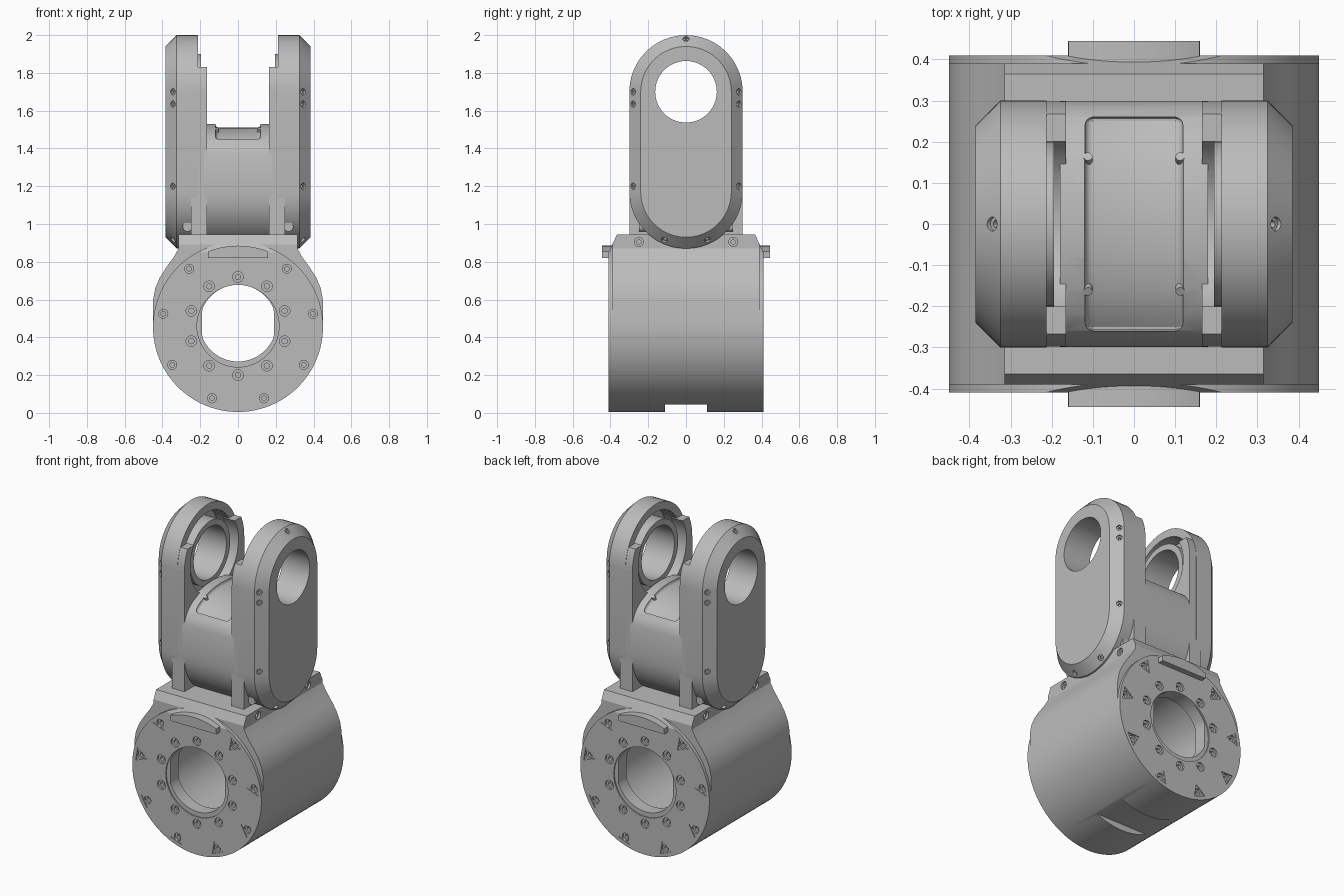
import bpy, bmesh
from math import sin, cos, pi, radians
from mathutils import Vector

cube = bpy.data.objects.get("Cube")
if cube:
    bpy.data.objects.remove(cube)

grey = bpy.data.materials.new("machined grey")
grey.use_nodes = True
TONE = (0.5, 0.5, 0.5, 1)
grey.diffuse_color = TONE
grey.node_tree.nodes["Principled BSDF"].inputs["Base Color"].default_value = TONE

LOW, HIGH = 1.17, 1.7      # arm capsule centres
AXLE, BORE = 0.455, 0.475  # barrel and bore centres


def loft(bm, rings):
    """Skin a list of equal rings and cap both ends."""
    loops = [[bm.verts.new(p) for p in ring] for ring in rings]
    for a, b in zip(loops, loops[1:]):
        for i in range(len(a)):
            j = (i + 1) % len(a)
            bm.faces.new((a[i], a[j], b[j], b[i]))
    bm.faces.new(loops[0])
    bm.faces.new(loops[-1])


def make(name, bm):
    bmesh.ops.recalc_face_normals(bm, faces=bm.faces)
    mesh = bpy.data.meshes.new(name)
    bm.to_mesh(mesh)
    bm.free()
    mesh.materials.append(grey)
    ob = bpy.data.objects.new(name, mesh)
    bpy.context.collection.objects.link(ob)
    return ob


def on_x(pts, x):
    return [(x, u, v) for u, v in pts]


def on_y(pts, y):
    return [(u, y, v) for u, v in pts]


def prism(name, pts, place, a, b):
    bm = bmesh.new()
    loft(bm, [place(pts, a), place(pts, b)])
    return make(name, bm)


def circle(r, z, n=64):
    return [(r * cos(2 * pi * i / n), z + r * sin(2 * pi * i / n)) for i in range(n)]


def arc(r, z, start, end, n=24):
    angles = [radians(start + (end - start) * i / n) for i in range(n + 1)]
    return [(r * cos(a), z + r * sin(a)) for a in angles]


def capsule(r):
    return arc(r, HIGH, 0, 180) + arc(r, LOW, 180, 360)


def bolt_hole(bm, point, normal, r):
    """Stepped cutter: wide head recess and a narrow socket."""
    p, n = Vector(point), Vector(normal).normalized()
    u = n.orthogonal().normalized()
    v = n.cross(u)
    steps = [(r, 0.02), (r, -0.012), (r / 2, -0.012), (r / 2, -0.028)]
    loft(bm, [[p + n * h + (u * cos(a) + v * sin(a)) * s
               for a in (2 * pi * i / 16 for i in range(16))] for s, h in steps])


def boolean(ob, tool, operation="DIFFERENCE"):
    mod = ob.modifiers.new("bool", "BOOLEAN")
    mod.operation = operation
    mod.solver = "EXACT"
    mod.object = tool
    bpy.context.view_layer.objects.active = ob
    bpy.ops.object.modifier_apply(modifier=mod.name)
    bpy.data.objects.remove(tool)


# Barrel housing with flared saddle
barrel = prism("barrel_housing", circle(0.45, AXLE, 96), on_y, -0.41, 0.41)
half = [(0.449, 0.455), (0.449, 0.6), (0.438, 0.66), (0.415, 0.715),
        (0.38, 0.77), (0.34, 0.825), (0.315, 0.87), (0.315, 0.945)]
saddle = prism("saddle", half + [(-x, z) for x, z in reversed(half)], on_y, -0.39, 0.39)
boolean(barrel, saddle, "UNION")

# Sloped saddle ends
for s in (1, -1):
    wedge = [(0.345 * s, 0.9875), (0.425 * s, 0.8175), (0.6 * s, 0.8175), (0.6 * s, 0.9875)]
    boolean(barrel, prism("cutter", wedge, on_x, -0.6, 0.6))

# Cavity, bore, shallow counterbores and bottom slot
boolean(barrel, prism("cutter", circle(0.27, BORE), on_y, -0.32, 0.32))
bore = [(max(-0.19, min(0.19, x)), z) for x, z in circle(0.203, BORE)]
boolean(barrel, prism("cutter", bore, on_y, -0.6, 0.6))
for s in (1, -1):
    boolean(barrel, prism("cutter", circle(0.217, 0.46), on_y, 0.402 * s, 0.5 * s))
slot = [(-0.11, -0.1), (0.11, -0.1), (0.11, 0.045), (-0.11, 0.045)]
boolean(barrel, prism("cutter", slot, on_x, -0.4, 0.4))

# Bolt circles on both barrel ends, and saddle side bolts
bm = bmesh.new()
tri = bmesh.new()
for s in (1, -1):
    for i in range(10):
        a = radians(90 + 36 * i)
        bolt_hole(bm, (0.26 * cos(a), 0.41 * s, 0.46 + 0.26 * sin(a)), (0, s, 0), 0.028)
    for i in range(1, 9):
        a = radians(90 + 40 * i)
        c = Vector((0.402 * cos(a), AXLE + 0.402 * sin(a)))
        bolt_hole(bm, (c.x, 0.404 * s, c.y), (0, s, 0), 0.024)
        corner = [(c.x + 0.048 * cos(a + t), c.y + 0.048 * sin(a + t))
                  for t in (pi, pi / 3, -pi / 3)]
        loft(tri, [on_y(corner, 0.404 * s), on_y(corner, 0.45 * s)])
    for y in (-0.25, 0.25):
        bolt_hole(bm, (0.315 * s, y, 0.905), (s, 0, 0), 0.024)
boolean(barrel, make("cutter", tri))
boolean(barrel, make("cutter", bm))

# Raised key plates on both barrel ends
key = [(-0.16, 0.82), (0.16, 0.82)] + arc(0.43, AXLE, 68.2, 111.8, 12)
for s, name in ((-1, "front_key_plate"), (1, "back_key_plate")):
    prism(name, key, on_y, 0.37 * s, 0.445 * s)

# Centre body with domed top and recessed panel
dome = [(0.299, 1.37), (0.285, 1.41), (0.26, 1.447), (0.22, 1.478),
        (0.16, 1.506), (0.08, 1.525), (0, 1.53)]
dome += [(-y, z) for y, z in reversed(dome[:-1])]
body = prism("centre_body", dome + arc(0.299, LOW, 180, 360), on_x, -0.18, 0.18)
panel = [(y, z - 0.02) for y, z in dome if abs(y) < 0.27]
panel += [(-0.26, 1.7), (0.26, 1.7)]
cutter = prism("cutter", panel, on_x, -0.12, 0.12)
bevel = cutter.modifiers.new("round", "BEVEL")
bevel.width, bevel.segments, bevel.limit_method = 0.02, 4, "ANGLE"
bevel.angle_limit = radians(70)
boolean(body, cutter)
bm = bmesh.new()
for x in (-0.112, 0.112):
    for y in (-0.155, 0.155):
        bolt_hole(bm, (x, y, 1.489), (0, y, 0.3), 0.011)
make("panel_screws", bm)

# Fork arms
for s, side in ((1, "left"), (-1, "right")):
    # outer cover with chamfered rim and hollow back
    bm = bmesh.new()
    loft(bm, [on_x(capsule(r), x * s) for r, x in ((0.3, 0.213), (0.3, 0.325), (0.24, 0.385))])
    cover = make(side + "_arm_cover", bm)
    boolean(cover, prism("cutter", capsule(0.25), on_x, 0.1 * s, 0.31 * s))
    boolean(cover, prism("cutter", circle(0.163, HIGH), on_x, 0.1 * s, 0.5 * s))

    # cover bolts around the chamfer
    bm = bmesh.new()
    spots = [(0, 1.98)] + [(y * k, z) for k in (1, -1) for y, z in
                           ((0.28, 1.7), (0.28, 1.635), (0.28, 1.2), (0.115, 0.915))]
    for y, z in spots:
        out = Vector((0, y, z - max(LOW, min(HIGH, z)))).normalized()
        bolt_hole(bm, (0.345 * s, y, z), out + Vector((s, 0, 0)), 0.017)
    boolean(cover, make("cutter", bm))

    # bearing collar around the pivot hole
    collar = prism(side + "_bearing_collar", circle(0.2, HIGH), on_x, 0.195 * s, 0.33 * s)
    boolean(collar, prism("cutter", circle(0.163, HIGH), on_x, 0.1 * s, 0.5 * s))

    # inner plate with legs and two pointed fins beside the pivot
    top = [(y, min(z, 1.84)) for y, z in arc(0.298, HIGH, 0, 180, 48)]
    edge = [p for p in top if p[1] < 1.84]
    plate = prism(side + "_inner_plate", edge + [(-0.298, 0.93), (0.298, 0.93)],
                  on_x, 0.165 * s, 0.25 * s)
    boolean(plate, prism("cutter", circle(0.24, HIGH), on_x, 0.1 * s, 0.4 * s))

    # leg screws at the saddle
    bm = bmesh.new()
    for k in (1, -1):
        ring = circle(0.025, 0.985, 20)
        loft(bm, [[(u + 0.268 * s, y * k, v) for u, v in ring] for y in (0.15, 0.25)])
    make(side + "_leg_screws", bm)

# Smooth round faces, keep edges crisp
bpy.ops.object.select_all(action="DESELECT")
for ob in bpy.context.scene.objects:
    if ob.type == "MESH":
        ob.select_set(True)
        bpy.context.view_layer.objects.active = ob
bpy.ops.object.shade_smooth_by_angle(angle=radians(25))
